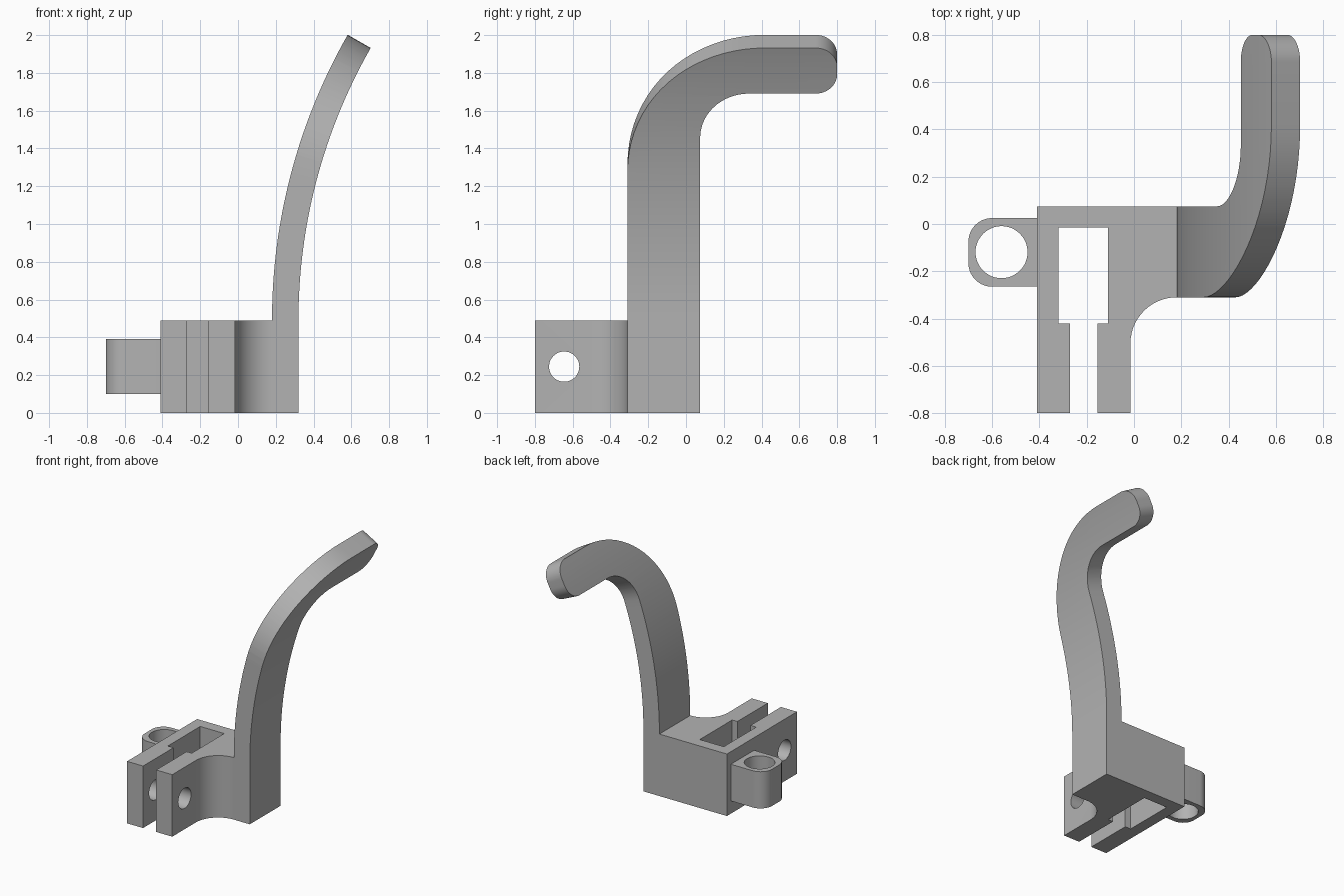
import bpy
import bmesh
from math import sin, cos, pi, radians
from mathutils import Vector, Matrix

cube = bpy.data.objects.get("Cube")
if cube:
    bpy.data.objects.remove(cube, do_unlink=True)

grey = bpy.data.materials.new("plain grey")
grey.use_nodes = True
grey.diffuse_color = (0.45, 0.45, 0.45, 1)
grey.node_tree.nodes["Principled BSDF"].inputs["Base Color"].default_value = (0.45, 0.45, 0.45, 1)


def rounded(corners, steps=14):
    """Outline from (x, y) or (x, y, radius) right-angled corners."""
    out = []
    for i, c in enumerate(corners):
        p = Vector(c[:2])
        if len(c) == 2:
            out.append(p)
            continue
        r = c[2]
        u = (Vector(corners[i - 1][:2]) - p).normalized()
        v = (Vector(corners[(i + 1) % len(corners)][:2]) - p).normalized()
        centre = p + (u + v) * r
        for k in range(steps + 1):
            a = pi / 2 * k / steps
            out.append(centre - (v * cos(a) + u * sin(a)) * r)
    return out


def prism(outline, low, high):
    """Bmesh of an outline extruded upwards."""
    bm = bmesh.new()
    face = bm.faces.new([bm.verts.new((p.x, p.y, low)) for p in outline])
    new = bmesh.ops.extrude_face_region(bm, geom=[face])["geom"]
    tops = [g for g in new if isinstance(g, bmesh.types.BMVert)]
    bmesh.ops.translate(bm, verts=tops, vec=(0, 0, high - low))
    return bm


def finish(bm, name):
    bmesh.ops.recalc_face_normals(bm, faces=bm.faces)
    mesh = bpy.data.meshes.new(name)
    bm.to_mesh(mesh)
    bm.free()
    mesh.materials.append(grey)
    obj = bpy.data.objects.new(name, mesh)
    bpy.context.collection.objects.link(obj)
    return obj


def activate(obj):
    bpy.ops.object.select_all(action='DESELECT')
    obj.select_set(True)
    bpy.context.view_layer.objects.active = obj


def drill(obj, centre, radius, axis):
    """Cut a round hole through obj."""
    bm = bmesh.new()
    turn = Matrix.Rotation(pi / 2, 4, 'Y') if axis == 'X' else Matrix.Identity(4)
    bmesh.ops.create_cone(bm, cap_ends=True, segments=48, radius1=radius, radius2=radius,
                          depth=1, matrix=Matrix.Translation(centre) @ turn)
    cutter = finish(bm, "hole_cutter")
    cutter.hide_render = True
    mod = obj.modifiers.new("hole", 'BOOLEAN')
    mod.operation = 'DIFFERENCE'
    mod.solver = 'EXACT'
    mod.object = cutter
    activate(obj)
    bpy.ops.object.modifier_apply(modifier=mod.name)
    bpy.data.objects.remove(cutter, do_unlink=True)


# Clamp block with two prongs and a slotted pocket
block = finish(prism(rounded([
    (-.41, .075), (.32, .075), (.32, -.31), (-.015, -.31, .195), (-.015, -.8),
    (-.155, -.8), (-.155, -.42), (-.11, -.42), (-.11, -.015), (-.32, -.015),
    (-.32, -.42), (-.27, -.42), (-.27, -.8), (-.41, -.8)]), 0, .49), "clamp_block")
drill(block, (-.2, -.645, .245), .08, 'X')

# Side eyelet with a vertical hole
eyelet = finish(prism(rounded([
    (-.41, .025), (-.70, .025, .1), (-.70, -.265, .1), (-.41, -.265)]), .10, .39), "side_eyelet")
drill(eyelet, (-.56, -.119, .245), .11, 'Z')

# Hooked arm: flat hook shape, sliced across, then bent around a large cylinder
THICK, OUTER, LENGTH, SLICES = .14, 3.05, 1.545, 32
MID = OUTER - THICK / 2
bm = prism(rounded([
    (-.31, 0), (.075, 0), (.075, 1.267, .26), (.8, 1.267, .115),
    (.8, LENGTH, .115), (-.31, LENGTH, .73)], 20), 0, THICK)
for i in range(1, SLICES):
    geom = bm.verts[:] + bm.edges[:] + bm.faces[:]
    bmesh.ops.bisect_plane(bm, geom=geom, dist=1e-5,
                           plane_co=(0, LENGTH * i / SLICES, 0), plane_no=(0, 1, 0))
for v in bm.verts:
    y, s, t = v.co
    angle, radius = s / MID, OUTER - t
    v.co = (.18 + OUTER - radius * cos(angle), y, .49 + radius * sin(angle))
arm = finish(bm, "hooked_arm")

for obj in (block, eyelet, arm):
    activate(obj)
    bpy.ops.object.shade_smooth_by_angle(angle=radians(30))
